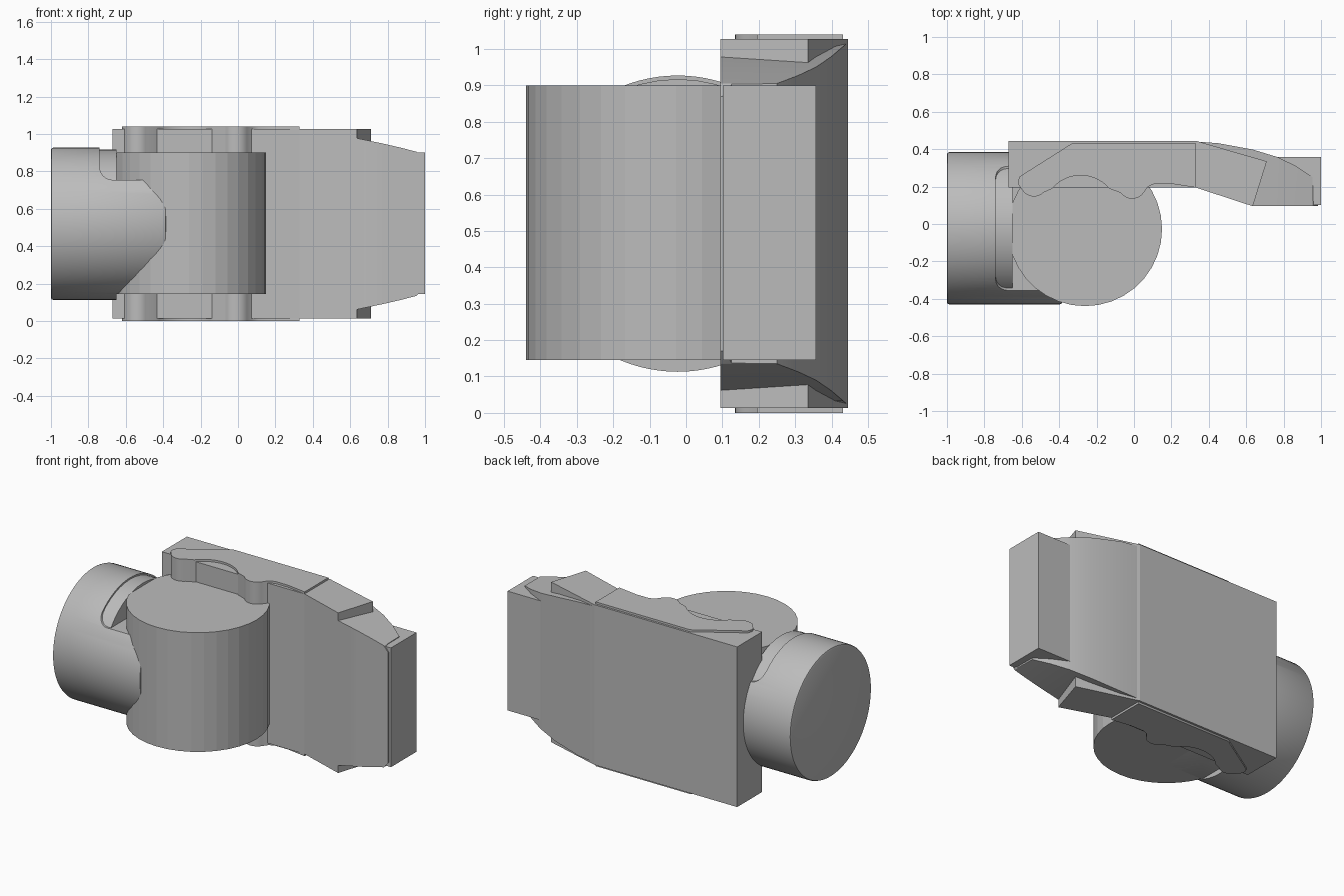
import bpy, bmesh, math
from mathutils import Matrix

cube = bpy.data.objects.get("Cube")
if cube:
    bpy.data.objects.remove(cube, do_unlink=True)

grey = bpy.data.materials.new("plain grey")
grey.use_nodes = True
GREY = (0.5, 0.5, 0.5, 1)
grey.diffuse_color = GREY
grey.node_tree.nodes["Principled BSDF"].inputs["Base Color"].default_value = GREY

MID = 0.52        # mid height of the whole joint
AXIS_Y = -0.023   # depth of both cylinder axes


def finish(name, bm, smooth=None):
    bmesh.ops.recalc_face_normals(bm, faces=bm.faces)
    mesh = bpy.data.meshes.new(name)
    bm.to_mesh(mesh)
    bm.free()
    mesh.materials.append(grey)
    ob = bpy.data.objects.new(name, mesh)
    bpy.context.collection.objects.link(ob)
    if smooth:
        shade(ob, smooth)
    return ob


def activate(ob):
    bpy.ops.object.select_all(action='DESELECT')
    ob.select_set(True)
    bpy.context.view_layer.objects.active = ob


def shade(ob, degrees):
    activate(ob)
    bpy.ops.object.shade_smooth_by_angle(angle=math.radians(degrees))


def prism(name, outline, low, high, along='z', smooth=None):
    """Extrude an outline: (x, y) points along z, or (x, z) points along y."""
    bm = bmesh.new()
    place = (lambda p, d: (p[0], p[1], d)) if along == 'z' else (lambda p, d: (p[0], d, p[1]))
    face = bm.faces.new([bm.verts.new(place(p, low)) for p in outline])
    moved = bmesh.ops.extrude_face_region(bm, geom=[face])['geom']
    step = (0, 0, high - low) if along == 'z' else (0, high - low, 0)
    bmesh.ops.translate(bm, vec=step, verts=[g for g in moved if isinstance(g, bmesh.types.BMVert)])
    return finish(name, bm, smooth)


def arc(cx, cy, r, start, end, n=8):
    angles = [math.radians(start + (end - start) * i / n) for i in range(n + 1)]
    return [(cx + r * math.cos(a), cy + r * math.sin(a)) for a in angles]


def x_cylinder(name, radius, x0, x1, sides, smooth=None):
    bm = bmesh.new()
    bmesh.ops.create_cone(bm, cap_ends=True, segments=sides, radius1=radius, radius2=radius, depth=x1 - x0)
    turn = Matrix.Rotation(math.pi / 2, 4, 'Y')
    bm.transform(Matrix.Translation(((x0 + x1) / 2, AXIS_Y, MID)) @ turn)
    return finish(name, bm, smooth)


# Upright joint drum, flattened slightly where it meets the collar
ring = arc(-0.262, -0.027, 0.412, 0, 350, 35)
prism("joint_drum", [(max(x, -0.65), y) for x, y in ring], 0.145, 0.9)

# Collar that wraps the drum, with a rounded cut on top and a trimmed bottom
collar = x_cylinder("wrist_collar", 0.407, -1, -0.385, 96)
top_cut = [(0, 1.2), (-0.74, 1.2)] + arc(-0.67, 0.825, 0.07, 180, 270)
top_cut += arc(-0.5, 0.64, 0.115, 90, 0) + [(-0.385, 0.5), (0, 0.5)]
bottom_cut = [(-0.65, -0.2), (0, -0.2), (0, 0.145), (-0.65, 0.145)]
cutters = [prism("collar_top_cutter", top_cut, -0.7, 0.7, 'y'),
           prism("collar_bottom_cutter", bottom_cut, -0.7, 0.7, 'y')]
bevel = collar.modifiers.new("rim bevel", 'BEVEL')
bevel.width = 0.012
bevel.segments = 2
bevel.limit_method = 'ANGLE'
for cutter in cutters:
    cutter.hide_render = True
    cut = collar.modifiers.new("cut", 'BOOLEAN')
    cut.operation = 'DIFFERENCE'
    cut.solver = 'EXACT'
    cut.object = cutter
activate(collar)
for name in [m.name for m in collar.modifiers]:
    bpy.ops.object.modifier_apply(modifier=name)
for cutter in cutters:
    bpy.data.objects.remove(cutter, do_unlink=True)
shade(collar, 30)

# Slightly smaller hub showing through the collar cut
x_cylinder("inner_hub", 0.397, -0.9, -0.65, 48, 30)

# Main arm plate with its bent end
prism("arm_plate", [(-0.67, 0.195), (0.33, 0.195), (0.635, 0.095), (0.71, 0.335),
                    (0.33, 0.445), (-0.67, 0.445)], 0.013, 1.027)

# Scalloped bracket with two lobes, a little taller than the plate
lobes = [(-0.33, 0.432), (-0.61, 0.255)] + arc(-0.58, 0.225, 0.04, 150, 215, 4)
lobes += arc(-0.535, 0.22, 0.073, 215, 315, 8)
lobes += arc(-0.285, 0.06, 0.2, 140, 40, 14)
lobes += arc(-0.01, 0.21, 0.075, 215, 320, 8)
lobes += [(0.075, 0.2), (0.11, 0.215), (0.2, 0.215), (0.33, 0.195), (0.33, 0.432)]
prism("lobed_bracket", lobes, 0, 1.04, smooth=35)

# Curved, tapering tip: (x, front depth, back depth, half height)
stations = [(0.33, 0.25, 0.441, 0.495), (0.45, 0.2, 0.432, 0.487), (0.635, 0.095, 0.398, 0.458),
            (0.77, 0.095, 0.357, 0.43), (0.87, 0.095, 0.308, 0.407), (0.955, 0.095, 0.25, 0.385),
            (0.957, 0.095, 0.125, 0.383), (0.985, 0.095, 0.11, 0.35)]
bm = bmesh.new()
loops = [[bm.verts.new((x, y, MID + s * h)) for y, s in ((f, -1), (b, -1), (b, 1), (f, 1))]
         for x, f, b, h in stations]
for a, b in zip(loops, loops[1:]):
    for i in range(4):
        j = (i + 1) % 4
        bm.faces.new((a[i], a[j], b[j], b[i]))
bm.faces.new(loops[0])
bm.faces.new(loops[-1])
finish("curved_tip", bm, 30)

# Square block at the end of the tip
prism("end_block", [(0.68, 0.102), (1, 0.102), (1, 0.357), (0.68, 0.357)], 0.145, 0.9)
